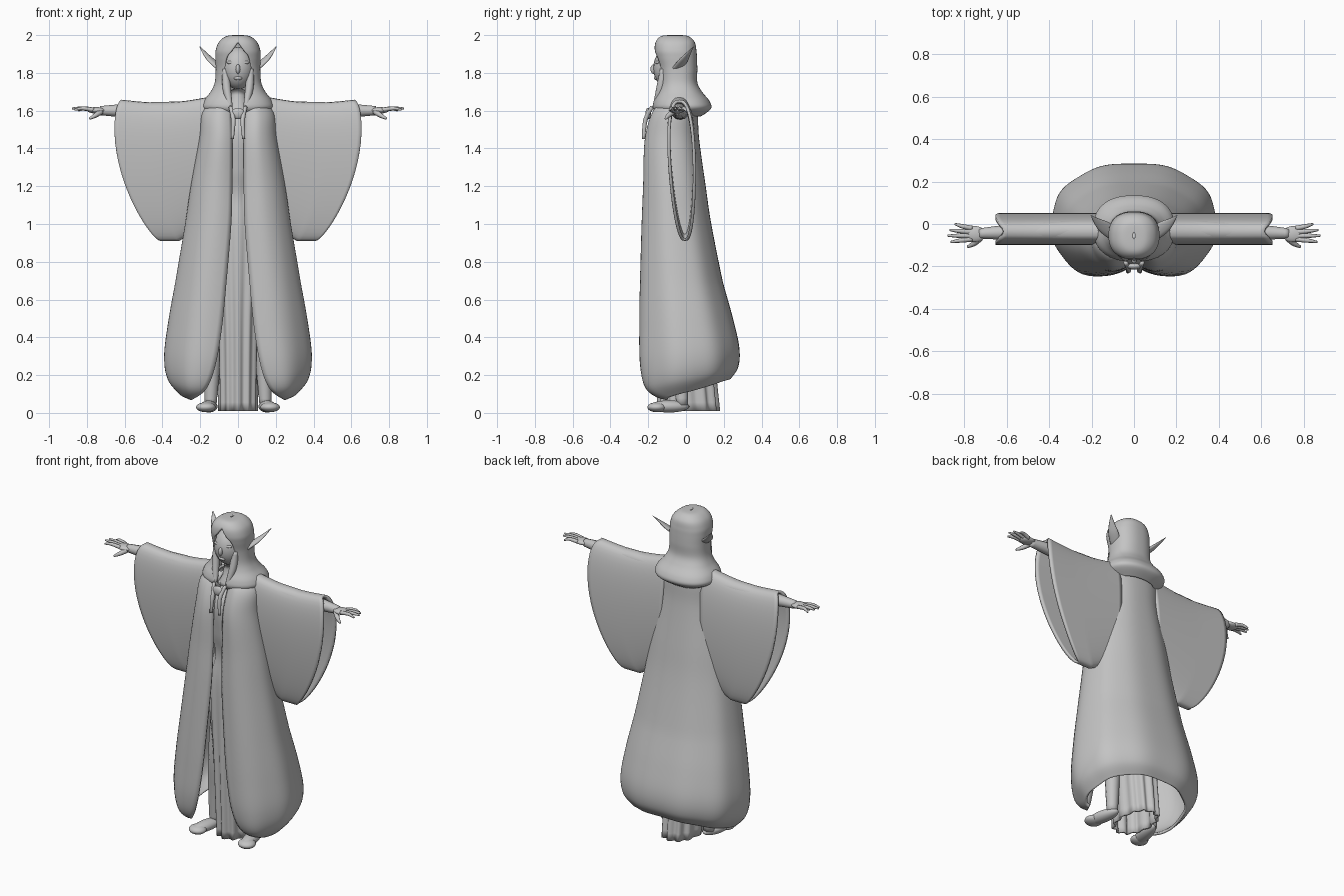
import bpy, bmesh
from math import sin, cos, pi, asin
from mathutils import Vector, Matrix

cube = bpy.data.objects.get("Cube")
if cube:
    bpy.data.objects.remove(cube)

grey = bpy.data.materials.new("plain grey")
grey.use_nodes = True
grey.diffuse_color = (0.55, 0.55, 0.55, 1)
grey.node_tree.nodes["Principled BSDF"].inputs["Base Color"].default_value = grey.diffuse_color


def finish(name, bm, mirror=True, thick=0):
    mesh = bpy.data.meshes.new(name)
    bm.to_mesh(mesh)
    bm.free()
    mesh.materials.append(grey)
    for p in mesh.polygons:
        p.use_smooth = True
    ob = bpy.data.objects.new(name, mesh)
    bpy.context.scene.collection.objects.link(ob)
    if mirror:
        m = ob.modifiers.new("mirror", 'MIRROR')
        m.use_clip = True
        m.merge_threshold = 0.002
    if thick:
        ob.modifiers.new("thickness", 'SOLIDIFY').thickness = thick
    return ob


def grid(rows, cols, point, closed=False):
    bm = bmesh.new()
    v = [[bm.verts.new(point(i, j)) for j in range(cols)] for i in range(rows)]
    for i in range(rows - 1):
        for j in range(cols if closed else cols - 1):
            k = (j + 1) % cols
            bm.faces.new((v[i][j], v[i + 1][j], v[i + 1][k], v[i][k]))
    return bm


def sample(keys, t):
    """Smooth spline through keyed rows, t from 0 to 1."""
    f = t * (len(keys) - 1)
    i = min(int(f), len(keys) - 2)
    u = f - i
    a, b, c, d = (keys[max(0, min(len(keys) - 1, i + k))] for k in (-1, 0, 1, 2))
    return [q + .5 * u * (r - p + u * (2 * p - 5 * q + 4 * r - s + u * (3 * (q - r) + s - p)))
            for p, q, r, s in zip(a, b, c, d)]


def drape(name, keys, power=.9, lift=0, fold=0, waves=0, ripple=0, thick=.015):
    """Half cloth wall from the front edge round to the back, then mirrored.
    Each key: height, half width, front y, back y, half gap at the front."""
    rows, cols = len(keys) * 6, 40

    def point(i, j):
        t = i / (rows - 1)
        z, w, front, back, gap = sample(keys, t)
        w, gap = max(w, .005), max(gap, 0)
        a0 = asin(min(1, gap / w) ** (1 / power))
        a = a0 + (pi - a0) * j / (cols - 1)
        mid, half = (front + back) / 2, (back - front) / 2
        scale = 1 + ripple * t * cos(waves * a)
        c = cos(a)
        x = w * max(0, sin(a)) ** power * scale
        y = mid - half * (abs(c) ** power) * (1 if c > 0 else -1) * scale
        y += fold * max(0, 1 - j / 6) ** 2
        z += lift * (1 - cos(a)) / 2 * max(0, 1 - z / .7)
        if j == cols - 1 or (j == 0 and gap < .001):
            x = 0
        return x, y, z
    return finish(name, grid(rows, cols, point), True, thick)


def limb(name, pts, radii, flat=1, sides=12):
    """Tapered tube through points, closed at both ends."""
    pts = [Vector(p) for p in pts]
    keys = [(*p, r) for p, r in zip(pts, radii)]
    n = 4 * (len(pts) - 1) + 1
    path = [sample(keys, i / (n - 1)) for i in range(n)]
    bm = bmesh.new()
    rings = []
    for i, (x, y, z, r) in enumerate(path):
        d = Vector(path[min(i + 1, n - 1)][:3]) - Vector(path[max(i - 1, 0)][:3])
        q = d.to_track_quat('Z', 'Y')
        rings.append([bm.verts.new(Vector((x, y, z)) + q @ Vector(
            (r * cos(2 * pi * k / sides), flat * r * sin(2 * pi * k / sides), 0)))
            for k in range(sides)])
    for a, b in zip(rings, rings[1:]):
        for k in range(sides):
            m = (k + 1) % sides
            bm.faces.new((a[k], a[m], b[m], b[k]))
    bm.faces.new(rings[0][::-1])
    bm.faces.new(rings[-1])
    return finish(name, bm)


def ball(name, centre, size, mirror=True, turn=0):
    bm = bmesh.new()
    mat = Matrix.Translation(centre) @ Matrix.Rotation(turn, 4, 'Z') @ Matrix.Diagonal((*size, 1))
    bmesh.ops.create_uvsphere(bm, u_segments=24, v_segments=16, radius=1, matrix=mat)
    return finish(name, bm, mirror)


# Long open robe with rounded front lobes
drape("robe", [
    (1.66, .09, -.12, .03, .03), (1.60, .185, -.19, .06, .035),
    (1.45, .205, -.235, .07, .03), (1.2, .25, -.245, .105, .03),
    (1.0, .28, -.255, .135, .035), (.7, .33, -.27, .195, .06),
    (.45, .37, -.28, .25, .085), (.25, .39, -.285, .285, .12),
    (.12, .37, -.27, .28, .17), (.04, .31, -.22, .24, .25)],
    lift=.15, fold=.04, waves=9, ripple=.012)

# Hood with face opening, falling to a rolled collar
drape("hood", [
    (2.0, .005, -.07, -.04, 0), (1.995, .06, -.13, .01, 0), (1.965, .1, -.16, .045, 0),
    (1.92, .118, -.167, .055, .03), (1.88, .12, -.16, .058, .06),
    (1.82, .118, -.145, .06, .068), (1.75, .123, -.14, .06, .06),
    (1.70, .145, -.15, .085, .05), (1.65, .183, -.172, .125, .04),
    (1.61, .188, -.175, .132, .03), (1.57, .13, -.14, .08, .025)], power=.85)

# Inner gown down to the ground
drape("gown", [
    (1.64, .04, -.09, .0, 0), (1.5, .14, -.185, .03, 0), (1.3, .13, -.175, .04, 0),
    (1.15, .10, -.15, .04, 0), (.95, .14, -.165, .07, 0),
    (.5, .11, -.16, .12, 0), (.01, .10, -.14, .17, 0)],
    waves=12, ripple=.07, thick=.012)


# Wide hanging sleeves, open at the cuff
def sleeve_point(i, j):
    s, th = i / 24, 2 * pi * j / 48
    u = (1 - cos(th)) / 2
    top_x, low_x = .12 + .495 * s, .15 + .26 * s
    top_z = 1.68 - .022 * s - .025 * sin(pi * s)
    low_z = 1.0 - .09 * min(1, 1.6 * s)
    x = top_x + (low_x - top_x) * u + .11 * s * sin(pi * u) ** .6
    side = abs(sin(th)) ** .7 * (1 if th < pi else -1)
    y = -.035 + .03 * u + .085 * (1 - .3 * u) * side
    return x, y, top_z + (low_z - top_z) * u


finish("sleeves", grid(25, 48, sleeve_point, True), True, .016)

# Face, nose, neck and hair locks
ball("face", (0, -.085, 1.825), (.085, .088, .112), False)
ball("nose", (0, -.172, 1.82), (.012, .016, .025), False)
ball("lips", (0, -.158, 1.772), (.022, .012, .01), False)
ball("brow", (.034, -.148, 1.855), (.026, .014, .01))
limb("neck", [(0, -.06, 1.78), (0, -.06, 1.68), (0, -.07, 1.58)], [.05, .045, .07])
limb("hair_locks", [(.065, -.12, 1.82), (.06, -.135, 1.72), (.04, -.165, 1.62)], [.018, .022, .012])

# Long pointed ears
limb("ears", [(.09, -.05, 1.82), (.14, -.015, 1.865), (.172, .01, 1.9), (.203, .04, 1.94)],
     [.032, .03, .018, .002], flat=.4)

# Clasp on the chest
ball("clasp", (0, -.2, 1.585), (.035, .015, .03), False)
limb("collar_edges", [(.04, -.18, 1.62), (.025, -.215, 1.55), (.03, -.225, 1.45)], [.01, .012, .008])

# Arms and hands
limb("arms", [(.2, -.03, 1.6), (.45, -.035, 1.6), (.62, -.04, 1.6), (.73, -.045, 1.6)],
     [.05, .045, .034, .024])
ball("palms", (.75, -.048, 1.602), (.05, .038, .017))
for n, (y0, tip_x, tip_y, tip_z) in enumerate(
        [(-.02, .845, .0, 1.6), (-.038, .87, -.028, 1.612),
         (-.056, .88, -.055, 1.612), (-.072, .865, -.085, 1.605)]):
    limb(f"finger_{n + 1}", [(.765, y0, 1.604), ((.78 + tip_x) / 2, (y0 + tip_y) / 2, 1.612),
                             (tip_x, tip_y, tip_z)], [.012, .01, .005], sides=8)
limb("thumbs", [(.725, -.065, 1.595), (.755, -.092, 1.575), (.785, -.108, 1.558)],
     [.016, .013, .006], sides=8)

# Legs and feet
limb("legs", [(.08, -.02, .9), (.11, -.05, .5), (.135, -.03, .25), (.145, -.02, .04)],
     [.07, .05, .042, .032])
ball("feet", (.155, -.09, .034), (.042, .11, .032), turn=.2)
ball("toes", (.17, -.155, .03), (.052, .05, .026))
